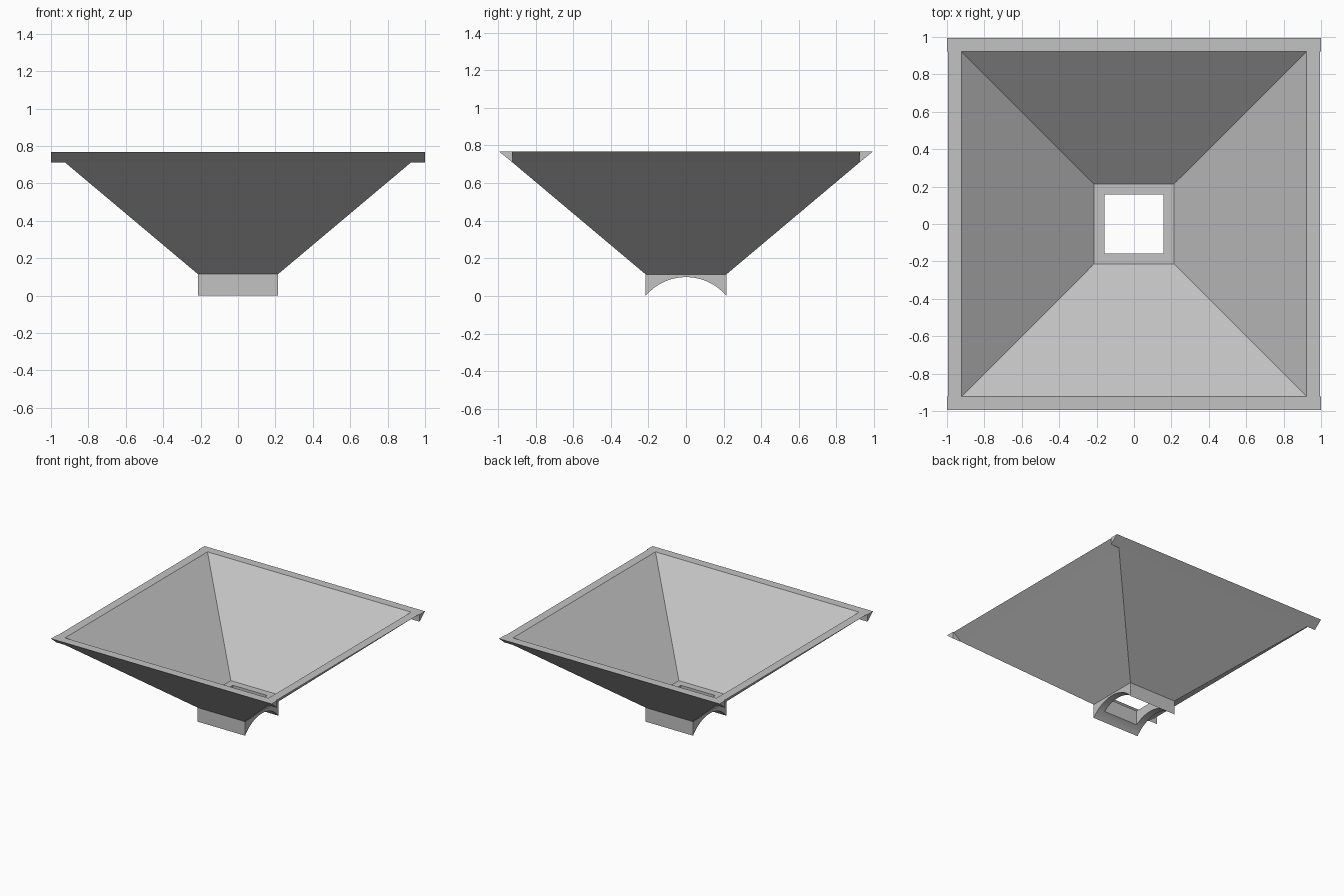
import bpy
import bmesh
import math

# Remove the default object
cube = bpy.data.objects.get("Cube")
if cube:
    bpy.data.objects.remove(cube, do_unlink=True)

# Single grey material
GREY = (0.54, 0.54, 0.54, 1.0)
grey = bpy.data.materials.new("light_grey")
grey.use_nodes = True
grey.diffuse_color = GREY
grey.node_tree.nodes["Principled BSDF"].inputs["Base Color"].default_value = GREY

# Main dimensions
TOP, RIM_LOW = 0.768, 0.71       # top of the rim, underside of its ends
FLOOR, NECK_TOP = 0.172, 0.115   # inside floor, where the neck meets the walls
NECK, HOLE = 0.215, 0.157        # half widths of neck and hole
INNER, OUTER = 0.923, 0.994      # half widths of the mouth, inside and outside
ARCH = 0.1                       # height of the arch under the neck


def add_object(name, bm):
    bmesh.ops.recalc_face_normals(bm, faces=bm.faces)
    mesh = bpy.data.meshes.new(name)
    bm.to_mesh(mesh)
    bm.free()
    mesh.materials.append(grey)
    obj = bpy.data.objects.new(name, mesh)
    bpy.context.collection.objects.link(obj)
    return obj


def square_ring(bm, half, z):
    return [bm.verts.new((sx * half, sy * half, z))
            for sx, sy in ((-1, -1), (1, -1), (1, 1), (-1, 1))]


def prism(name, profile, half_length):
    """Extrude a (y, z) profile along x, centred on x = 0."""
    bm = bmesh.new()
    ends = [[bm.verts.new((x, y, z)) for y, z in profile]
            for x in (-half_length, half_length)]
    for end in ends:
        bm.faces.new(end)
    for i in range(len(profile)):
        j = (i + 1) % len(profile)
        bm.faces.new((ends[0][i], ends[0][j], ends[1][j], ends[1][i]))
    return add_object(name, bm)


# Sloping walls and the floor around the hole: square rings joined in a closed loop
bm = bmesh.new()
section = [(NECK, NECK_TOP), (INNER, RIM_LOW), (INNER, TOP),
           (NECK, FLOOR), (HOLE, FLOOR), (HOLE, NECK_TOP)]
rings = [square_ring(bm, half, z) for half, z in section]
for a, b in zip(rings, rings[1:] + rings[:1]):
    for i in range(4):
        j = (i + 1) % 4
        bm.faces.new((a[i], a[j], b[j], b[i]))
add_object("funnel_walls", bm)

# Rim lips: front and back run past the corners, the side lips stop between them
lip = [(INNER, RIM_LOW), (OUTER, TOP), (INNER, TOP)]
for name, length, turn in (("back_lip", 1.0, 0), ("left_lip", INNER, -90),
                           ("front_lip", 1.0, 180), ("right_lip", INNER, 90)):
    prism(name, lip, length).rotation_euler.z = math.radians(turn)

# Neck with an arched underside
radius = (NECK ** 2 + ARCH ** 2) / (2 * ARCH)
sweep = math.asin(NECK / radius)
STEPS = 24
arch = []
for i in range(STEPS + 1):
    a = sweep * (2 * i / STEPS - 1)
    arch.append((radius * math.sin(a), ARCH - radius + radius * math.cos(a)))
neck = prism("neck", arch + [(NECK, NECK_TOP), (-NECK, NECK_TOP)], NECK)

# Square hole through the neck
bm = bmesh.new()
bmesh.ops.create_cube(bm, size=2 * HOLE)
cutter = add_object("hole_cutter", bm)
cutter.location.z = NECK_TOP
cutter.hide_render = True
cutter.hide_viewport = True
cut = neck.modifiers.new("hole", 'BOOLEAN')
cut.operation = 'DIFFERENCE'
cut.solver = 'EXACT'
cut.object = cutter
